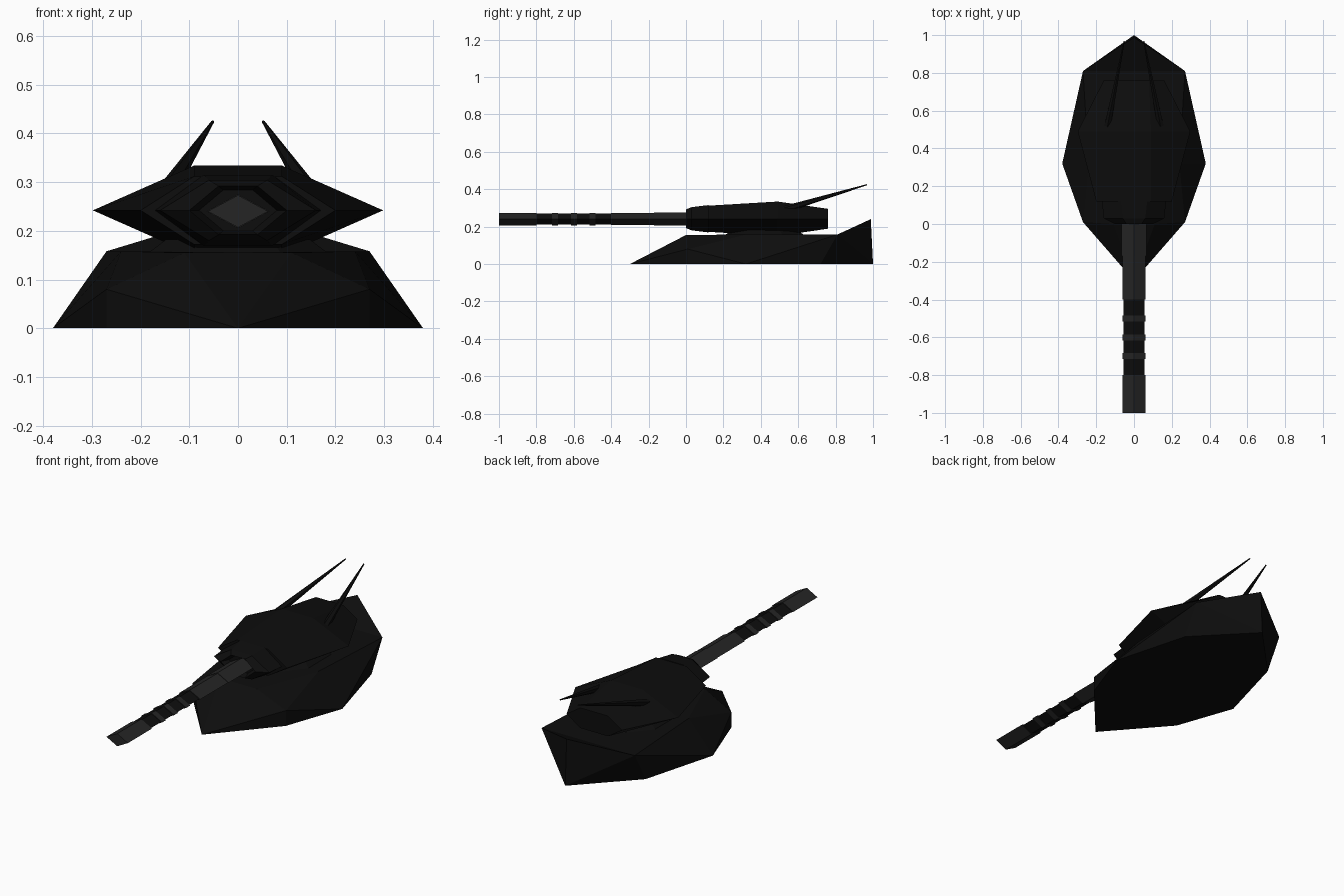
import bpy, bmesh
from mathutils import Vector

if "Cube" in bpy.data.objects:
    bpy.data.objects.remove(bpy.data.objects["Cube"])


def material(name, value):
    m = bpy.data.materials.new(name)
    m.diffuse_color = (value, value, value, 1)
    m.use_nodes = True
    m.node_tree.nodes["Principled BSDF"].inputs["Base Color"].default_value = m.diffuse_color
    return m


BLACK = material("black_armour", 0.004)
GREY = material("dark_grey_metal", 0.018)


def finish(name, bm, mat):
    bmesh.ops.remove_doubles(bm, verts=bm.verts, dist=0.0005)
    bmesh.ops.recalc_face_normals(bm, faces=bm.faces)
    mesh = bpy.data.meshes.new(name)
    bm.to_mesh(mesh)
    bm.free()
    mesh.materials.append(mat)
    obj = bpy.data.objects.new(name, mesh)
    bpy.context.collection.objects.link(obj)
    return obj


def loft(name, rings, mat):
    """Skin a list of equally sized point rings and cap both ends."""
    bm = bmesh.new()
    loops = [[bm.verts.new(p) for p in ring] for ring in rings]
    n = len(loops[0])
    for a, b in zip(loops, loops[1:]):
        for i in range(n):
            j = (i + 1) % n
            bm.faces.new((a[i], a[j], b[j], b[i]))
    bm.faces.new(loops[0])
    bm.faces.new(loops[-1])
    return finish(name, bm, mat)


def hexagon(y, wide, flat, high, zc=0.242):
    return [(wide, y, zc), (flat, y, zc + high), (-flat, y, zc + high),
            (-wide, y, zc), (-flat, y, zc - high), (flat, y, zc - high)]


def diamond(y, wide, high, zc=0.24):
    return [(wide, y, zc), (0, y, zc + high), (-wide, y, zc), (0, y, zc - high)]


# Hull: faceted half built from named corners, repeated on the other side
P = {"tip": (0, -.3, 0), "a": (.27, .01, 0), "b": (.38, .32, 0),
     "c": (.27, .72, 0), "d": (0, 1, 0), "a2": (.27, .01, .08),
     "f0": (0, 0, .155), "f": (.11, 0, .155), "b2": (.24, .32, .158),
     "c2": (.27, .81, .158), "g": (0, .81, .158), "e": (0, .988, .24)}
FACES = ["tip a b c d", "tip a a2", "tip a2 f", "tip f f0", "a b a2",
         "a2 b b2", "a2 b2 f", "b c c2", "b c2 b2", "c d c2", "d e c2",
         "f0 f b2 g", "b2 c2 g", "c2 e g"]
bm = bmesh.new()
for s in (1, -1):
    v = {k: bm.verts.new((x * s, y, z)) for k, (x, y, z) in P.items()}
    for f in FACES:
        bm.faces.new([v[k] for k in f.split()])
finish("hull", bm, BLACK)

# Turret ring between hull and turret
loft("turret_ring", [
    [(x * s, 0.42 + y * s, z) for x, y in
     ((.19, -.10), (.19, .10), (.09, .22), (-.09, .22),
      (-.19, .10), (-.19, -.10), (-.09, -.22), (.09, -.22))]
    for s, z in ((1.0, .15), (.78, .182))], BLACK)

# Turret body and recessed gun mantlet
loft("turret", [hexagon(.12, .20, .09, .07), hexagon(.49, .298, .09, .092),
                hexagon(.76, .16, .08, .053)], BLACK)
loft("mantlet", [hexagon(.04, .08, .03, .042), hexagon(0, .10, .04, .05),
                 hexagon(.03, .16, .06, .062), hexagon(.12, .17, .07, .073)], BLACK)

# Diamond-section gun barrel: sleeve, core, rings and muzzle
for name, y0, y1, w, h, mat in (
        ("barrel_sleeve", -.4, .05, .062, .032, GREY),
        ("barrel_collar", -.17, .03, .065, .035, GREY),
        ("barrel_core", -.82, -.38, .055, .029, BLACK),
        ("muzzle", -1, -.8, .062, .033, GREY)):
    loft(name, [diamond(y0, w, h), diamond(y1, w, h)], mat)
for i, y in enumerate((-.7, -.6, -.5)):
    loft(f"barrel_ring_{i + 1}", [diamond(y - .016, .062, .033),
                                  diamond(y + .016, .062, .033)], GREY)

# Pair of swept-back tapered antennae
for side, s in (("left", -1), ("right", 1)):
    start, tip = Vector((.14 * s, .52, .29)), Vector((.052 * s, .967, .424))
    d = tip - start
    bpy.ops.mesh.primitive_cone_add(vertices=6, radius1=.019, radius2=.003,
                                    depth=d.length, location=(start + tip) / 2,
                                    rotation=d.to_track_quat('Z', 'Y').to_euler())
    rod = bpy.context.object
    rod.name = f"{side}_antenna"
    rod.data.materials.append(BLACK)
